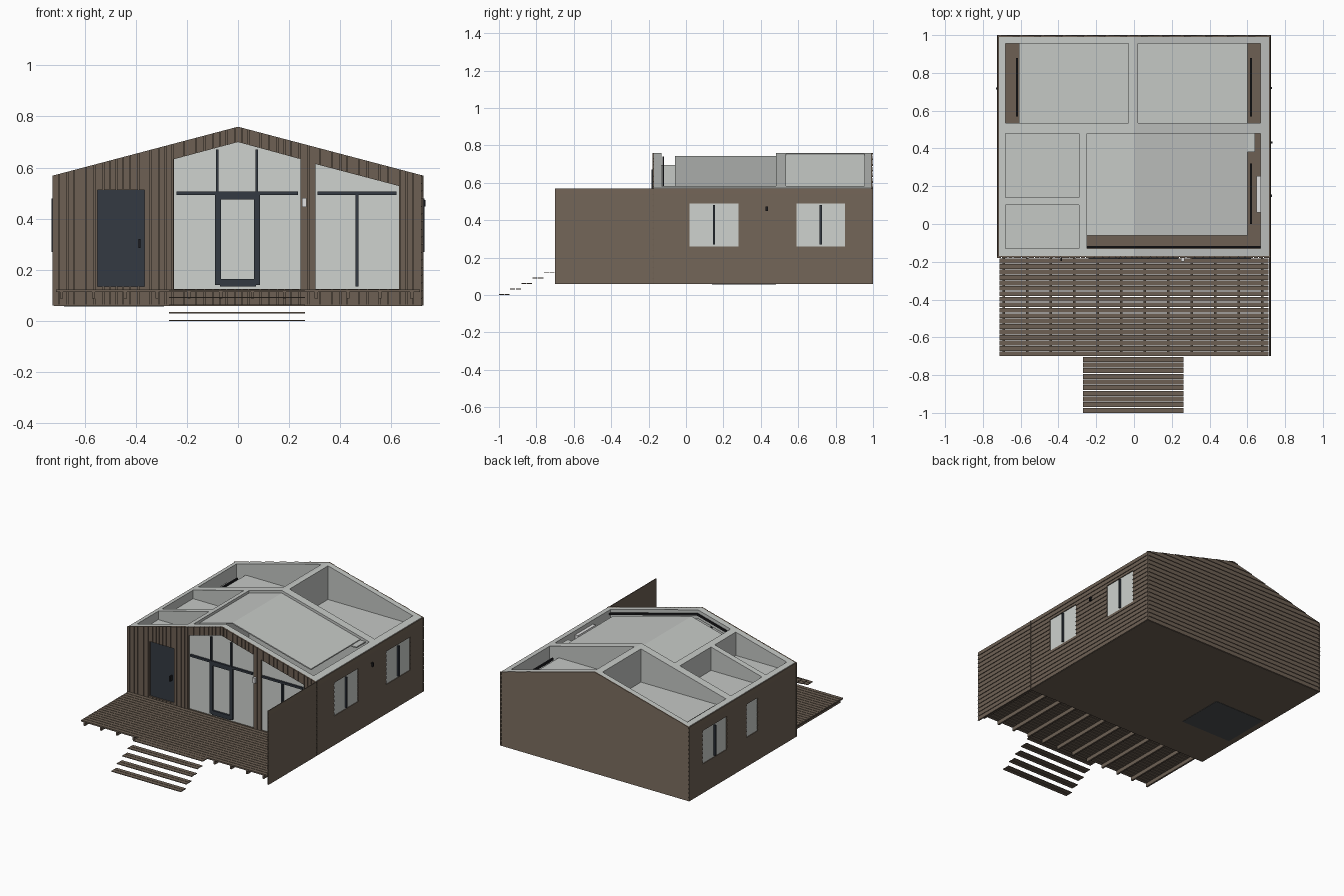
import bpy, bmesh, random
from mathutils import Vector

if "Cube" in bpy.data.objects:
    bpy.data.objects.remove(bpy.data.objects["Cube"])

random.seed(4)

def mat(name, r, g, b):
    m = bpy.data.materials.new(name)
    m.diffuse_color = (r, g, b, 1)
    m.use_nodes = True
    m.node_tree.nodes["Principled BSDF"].inputs["Base Color"].default_value = m.diffuse_color
    return m

WOOD = mat("brown wood", 0.155, 0.118, 0.088)
PLASTER = mat("light grey plaster", 0.56, 0.58, 0.56)
GLASS = mat("pale glass", 0.62, 0.645, 0.62)
SLATE = mat("slate frame", 0.034, 0.042, 0.055)
TILE = mat("grey tile", 0.075, 0.08, 0.085)
BLACK = mat("black metal", 0.012, 0.012, 0.014)
WHITE = mat("white plastic", 0.75, 0.75, 0.75)

def to3(axis, p, d):
    """Place a 2D profile point at depth d along an axis."""
    return {'x': (d, p[0], p[1]), 'y': (p[0], d, p[1]), 'z': (p[0], p[1], d)}[axis]

def finish(name, bm, m):
    bmesh.ops.recalc_face_normals(bm, faces=bm.faces)
    me = bpy.data.meshes.new(name)
    bm.to_mesh(me)
    bm.free()
    if m:
        me.materials.append(m)
    ob = bpy.data.objects.new(name, me)
    bpy.context.collection.objects.link(ob)
    return ob

def extrude(bm, faces, axis, depth):
    r = bmesh.ops.extrude_face_region(bm, geom=faces)
    vs = [g for g in r['geom'] if isinstance(g, bmesh.types.BMVert)]
    bmesh.ops.translate(bm, verts=vs, vec=Vector(to3(axis, (0, 0), depth)))

def prism(name, pts, axis, a, b, m=None):
    bm = bmesh.new()
    f = bm.faces.new([bm.verts.new(to3(axis, p, a)) for p in pts])
    extrude(bm, [f], axis, b - a)
    return finish(name, bm, m)

def rect(a, b, c, d):
    return [(a, c), (b, c), (b, d), (a, d)]

def box(name, x0, x1, y0, y1, z0, z1, m=None):
    return prism(name, rect(x0, x1, y0, y1), 'z', z0, z1, m)

def boolean(ob, cutter, op='DIFFERENCE'):
    """Apply a cut and discard the cutter."""
    cutter.hide_render = True
    mod = ob.modifiers.new("cut", 'BOOLEAN')
    mod.operation, mod.object, mod.solver = op, cutter, 'EXACT'
    bpy.context.view_layer.objects.active = ob
    bpy.ops.object.modifier_apply(modifier=mod.name)
    bpy.data.objects.remove(cutter)

def roof(x, drop=0):
    return 0.76 - 0.264 * abs(x) - drop

def gable(x, z0=0.06):
    return [(-x, z0), (x, z0), (x, roof(x)), (0, roof(0)), (-x, roof(x))]

def band(x0, x1, top, bottom):
    """Strip that follows the roof slope."""
    xs = [x0, 0, x1]
    return [(x, roof(x, top)) for x in xs] + [(x, roof(x, bottom)) for x in xs[::-1]]

# House shell: gabled block with the rooms hollowed out
shell = prism("plaster_walls", gable(0.715), 'y', -0.17, 0.99, PLASTER)
rooms = {"left_bedroom": (-0.68, -0.03, 0.535, 0.955), "right_bedroom": (0.02, 0.67, 0.535, 0.955),
         "living_room": (-0.25, 0.67, -0.13, 0.48), "bathroom": (-0.68, -0.29, 0.14, 0.48),
         "hall": (-0.68, -0.29, -0.13, 0.10)}
for n, r in rooms.items():
    boolean(shell, box("cutter", *r, 0.075, 1.0))
    box(n + "_floor", *r, 0.074, 0.08, TILE if n == "bathroom" else WOOD)
box("underside", -0.72, 0.72, -0.175, 0.995, 0.058, 0.064, WOOD)
box("bathroom_underside", *rooms["bathroom"], 0.056, 0.06, TILE)

# Ceilings, leaving curtain gaps beside the windows
box("left_bedroom_ceiling", -0.61, -0.03, 0.535, 0.955, 0.515, 0.522, PLASTER)
box("right_bedroom_ceiling", 0.02, 0.60, 0.535, 0.955, 0.515, 0.522, PLASTER)
box("bathroom_ceiling", *rooms["bathroom"], 0.515, 0.522, PLASTER)
box("hall_ceiling", *rooms["hall"], 0.515, 0.522, PLASTER)
prism("living_room_ceiling", band(-0.25, 0.60, 0.018, 0.026), 'y', -0.06, 0.48, PLASTER)
box("ceiling_corner", 0.60, 0.64, 0.38, 0.48, 0.57, 0.578, PLASTER)

# Lap siding on the sides and back; the right side runs on as a screen wall
def lap(base, sign, top, pitch=0.03):
    pts, z = [(base, 0.06)], 0.06
    while z < top - 0.001:
        z2 = min(z + pitch, top)
        pts += [(base + sign * 0.010, z), (base + sign * 0.005, z2)]
        z = z2
    return pts + [(base, top)]

SIDE_TOP = roof(0.725)
left = prism("left_siding", lap(-0.715, -1, SIDE_TOP), 'y', -0.18, 1.0, WOOD)
right = prism("right_siding", lap(0.715, 1, SIDE_TOP), 'y', -0.70, 1.0, WOOD)
back = prism("back_siding", lap(0.99, 1, 0.78), 'x', -0.725, 0.725, WOOD)
boolean(back, prism("cutter", gable(0.725, 0.0), 'y', 0.9, 1.1), 'INTERSECT')

# Front cladding: vertical boards of mixed width with grooves
pts, x = [(-0.725, -0.17)], -0.725
while x < 0.725:
    x2 = x + random.choice((0.026, 0.034, 0.046))
    if x2 > 0.70:
        x2 = 0.725
    pts += [(x, -0.18), (x2 - 0.004, -0.18), (x2 - 0.004, -0.174), (x2, -0.174)]
    x = x2
front = prism("front_cladding", pts + [(0.725, -0.17)], 'z', 0.06, 0.8, WOOD)
boolean(front, prism("cutter", gable(0.725, 0.0), 'y', -0.3, 0), 'INTERSECT')

# Windows: opening cut through the walls, mitred frame, pane and bars
def window(name, pts, axis, outer, inward, walls, bars=(), w=0.017, pane=GLASS):
    for wall in walls:
        boolean(wall, prism("cutter", pts, axis, outer - inward * 0.03, outer + inward * 0.075))
    bm = bmesh.new()
    f = bm.faces.new([bm.verts.new(to3(axis, p, outer)) for p in pts])
    bmesh.ops.inset_region(bm, faces=[f], thickness=w, use_even_offset=True)
    bmesh.ops.delete(bm, geom=[f], context='FACES_ONLY')
    extrude(bm, bm.faces[:], axis, inward * 0.04)
    finish(name + "_frame", bm, SLATE)
    prism(name + "_pane", pts, axis, outer + inward * 0.016, outer + inward * 0.022, pane)
    for i, b in enumerate(bars):
        prism(f"{name}_bar_{i}", rect(*b), axis, outer + inward * 0.003, outer + inward * 0.03, SLATE)

FRONT = (shell, front)
window("gable_window", [(-0.25, 0.125), (0.245, 0.125), (0.245, 0.633), (0, 0.70), (-0.25, 0.633)],
       'y', -0.187, 1, FRONT,
       [(-0.24, 0.235, 0.492, 0.506), (-0.086, -0.076, 0.50, 0.67), (0.068, 0.078, 0.50, 0.67),
        (-0.09, -0.066, 0.14, 0.50), (0.062, 0.086, 0.14, 0.50),
        (-0.07, 0.07, 0.135, 0.165), (-0.07, 0.07, 0.475, 0.495)])
window("slope_window", [(0.303, 0.125), (0.63, 0.125), (0.63, 0.528), (0.303, 0.614)],
       'y', -0.187, 1, FRONT, [(0.31, 0.62, 0.492, 0.506), (0.459, 0.471, 0.135, 0.50)])
window("front_door", rect(-0.55, -0.365, 0.135, 0.512), 'y', -0.187, 1, FRONT, w=0.010, pane=SLATE)
box("door_handle", -0.39, -0.382, -0.195, -0.17, 0.285, 0.32, BLACK)

for n, y0, y1, s, wall in (("right_front_window", 0.02, 0.28, 1, right), ("right_back_window", 0.59, 0.85, 1, right),
                           ("left_back_window", 0.585, 0.85, -1, left), ("left_narrow_window", 0.25, 0.37, -1, left)):
    mid = (y0 + y1) / 2
    bars = [(mid - 0.006, mid + 0.006, 0.27, 0.48)] if y1 - y0 > 0.2 else []
    window(n, rect(y0, y1, 0.26, 0.49), 'x', s * 0.733, -s, (shell, wall), bars, 0.015)

# Deck boards on joists
for i in range(18):
    y = -0.70 + i * 0.0289
    box(f"deck_board_{i}", -0.712, 0.712, y, y + 0.025, 0.114, 0.124, WOOD)
for i in range(12):
    x = -0.69 + i * 0.1245
    box(f"deck_joist_{i}", x - 0.006, x + 0.006, -0.695, -0.18, 0.088, 0.114, WOOD)

# Floating steps, two boards each
for i in range(5):
    for j in range(2):
        y = -1.0 + i * 0.06 + j * 0.03
        box(f"step_{i}_board_{j}", -0.27, 0.262, y, y + 0.027, 0.0298 * i, 0.0298 * i + 0.005, WOOD)

# Curtain rails, wall unit and outdoor lamps
for n, x, y0, y1 in (("left_bedroom_rail", -0.62, 0.57, 0.88), ("right_bedroom_rail", 0.62, 0.57, 0.88),
                     ("living_rail", 0.62, 0.0, 0.32)):
    box(n, x - 0.005, x + 0.005, y0, y1, 0.515, 0.53, BLACK)
prism("gable_rail", band(-0.25, 0.67, 0.02, 0.034), 'y', -0.126, -0.117, BLACK)
box("wall_unit", 0.648, 0.67, 0.06, 0.255, 0.50, 0.555, WHITE)
box("side_lamp", 0.72, 0.734, 0.425, 0.438, 0.448, 0.474, BLACK)
box("front_lamp", 0.25, 0.268, -0.198, -0.178, 0.446, 0.482, WHITE)
